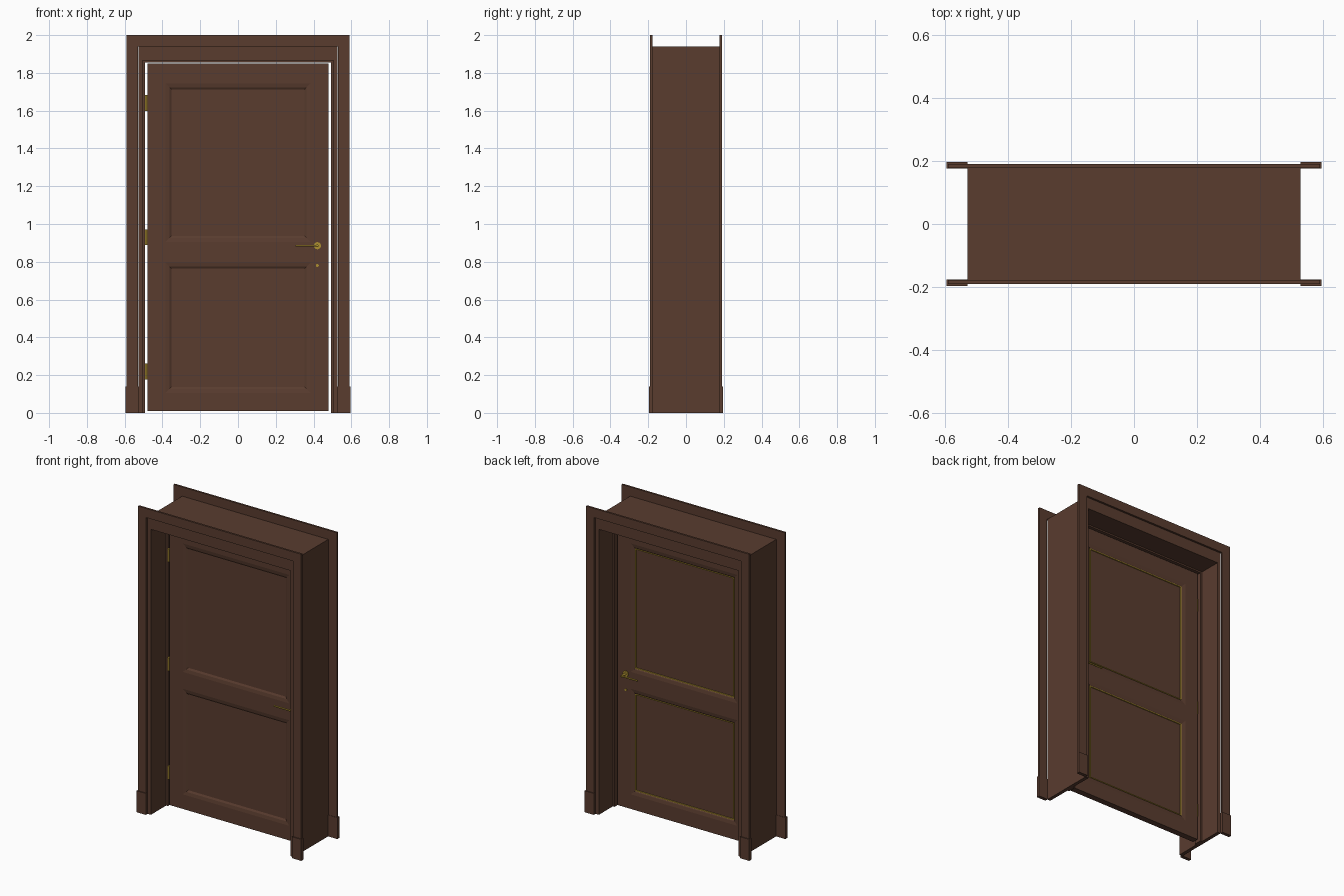
import bpy, bmesh, math
from mathutils import Vector

if "Cube" in bpy.data.objects:
    bpy.data.objects.remove(bpy.data.objects["Cube"])

def material(name, color):
    m = bpy.data.materials.new(name)
    m.diffuse_color = color
    m.use_nodes = True
    m.node_tree.nodes["Principled BSDF"].inputs["Base Color"].default_value = m.diffuse_color
    return m

WOOD = material("brown_wood", (0.1, 0.045, 0.028, 1))
BRASS = material("brass", (0.42, 0.28, 0.03, 1))

def finish(bm, name, mat):
    bmesh.ops.recalc_face_normals(bm, faces=bm.faces)
    me = bpy.data.meshes.new(name)
    bm.to_mesh(me)
    bm.free()
    me.materials.append(mat)
    ob = bpy.data.objects.new(name, me)
    bpy.context.collection.objects.link(ob)
    return ob

def box(name, x, y, z, mat=WOOD):
    bm = bmesh.new()
    bmesh.ops.create_cube(bm, size=1)
    for v in bm.verts:
        v.co = Vector([(r[0] + r[1]) / 2 + c * (r[1] - r[0]) for c, r in zip(v.co, (x, y, z))])
    return finish(bm, name, mat)

def arch(name, inner, outer, z_in, z_out, y0, y1):
    """Upside-down U section extruded along y."""
    pts = [(-outer, 0), (-outer, z_out), (outer, z_out), (outer, 0),
           (inner, 0), (inner, z_in), (-inner, z_in), (-inner, 0)]
    bm = bmesh.new()
    f = bm.faces.new([bm.verts.new((x, y0, z)) for x, z in pts])
    r = bmesh.ops.extrude_face_region(bm, geom=[f])
    bmesh.ops.translate(bm, vec=(0, y1 - y0, 0),
                        verts=[v for v in r["geom"] if isinstance(v, bmesh.types.BMVert)])
    return finish(bm, name, WOOD)

def rod(name, p, q, radius, segs=16):
    p, q = Vector(p), Vector(q)
    d = q - p
    bpy.ops.mesh.primitive_cylinder_add(vertices=segs, radius=radius, depth=d.length,
                                        location=(p + q) / 2,
                                        rotation=d.to_track_quat('Z', 'Y').to_euler())
    ob = bpy.context.object
    ob.name = name
    ob.data.materials.append(BRASS)
    bpy.ops.object.shade_smooth_by_angle(angle=math.radians(35))
    return ob

# Lining and door stop
arch("jamb_lining", 0.505, 0.528, 1.865, 1.94, -0.178, 0.178)
arch("door_stop", 0.493, 0.506, 1.855, 1.867, -0.02, 0.034)

# Casings and plinth blocks on both faces
for s, side in ((-1, "front"), (1, "back")):
    arch(side + "_casing", 0.53, 0.59, 1.94, 2.0, s * 0.178, s * 0.191)
    for m, hand in ((-1, "left"), (1, "right")):
        box(f"{side}_{hand}_plinth", sorted((m * 0.528, m * 0.595)),
            sorted((s * 0.176, s * 0.197)), (0, 0.14))

# Door leaf with a moulded recess for each panel, both sides
PANELS = ((0.105, 0.795), (0.905, 1.745))
T = 0.02
bm = bmesh.new()
bmesh.ops.create_cube(bm, size=1)
for v in bm.verts:
    v.co = Vector((v.co.x * 0.96, v.co.y * 2 * T, 0.93 + v.co.z * 1.84))
cuts = [((x, 0, 0), (1, 0, 0)) for x in (-0.385, 0.385)]
cuts += [((0, 0, z), (0, 0, 1)) for p in PANELS for z in p]
for co, no in cuts:
    bmesh.ops.bisect_plane(bm, geom=bm.verts[:] + bm.edges[:] + bm.faces[:], plane_co=co, plane_no=no)
bm.normal_update()
cells = [f for f in bm.faces if abs(f.normal.y) > 0.9 and abs(f.calc_center_median().x) < 0.1
         and any(a < f.calc_center_median().z < b for a, b in PANELS)]
bmesh.ops.inset_individual(bm, faces=cells, thickness=0.03, depth=-0.004)
bmesh.ops.inset_individual(bm, faces=cells, thickness=0.015, depth=-0.007)
finish(bm, "door_leaf", WOOD)

# Thin brass beading on the back panels
for i, (a, b) in enumerate(PANELS):
    y = (0.008, 0.0165)
    for m in (-1, 1):
        box(f"panel_bead_side_{i}", sorted((m * 0.352, m * 0.357)), y, (a + 0.028, b - 0.028), BRASS)
    for z in (a + 0.028, b - 0.033):
        box(f"panel_bead_rail_{i}", (-0.352, 0.352), y, (z, z + 0.005), BRASS)

# Hinges
for z in (0.22, 0.93, 1.64):
    rod("hinge_barrel", (-0.487, -0.022, z - 0.042), (-0.487, -0.022, z + 0.042), 0.006, 12)
    box("hinge_leaf", (-0.494, -0.48), (-0.02, 0.01), (z - 0.042, z + 0.042), BRASS)

# Lever handles and keyhole roses
for s, side in ((-1, "front"), (1, "back")):
    rod(side + "_handle_rose", (0.42, s * T, 0.885), (0.42, s * 0.027, 0.885), 0.019, 24)
    rod(side + "_handle_neck", (0.42, s * T, 0.885), (0.42, s * 0.068, 0.885), 0.007)
    rod(side + "_handle_lever", (0.425, s * 0.064, 0.885), (0.305, s * 0.064, 0.885), 0.005)
    rod(side + "_keyhole_rose", (0.42, s * T, 0.78), (0.42, s * 0.025, 0.78), 0.008)
